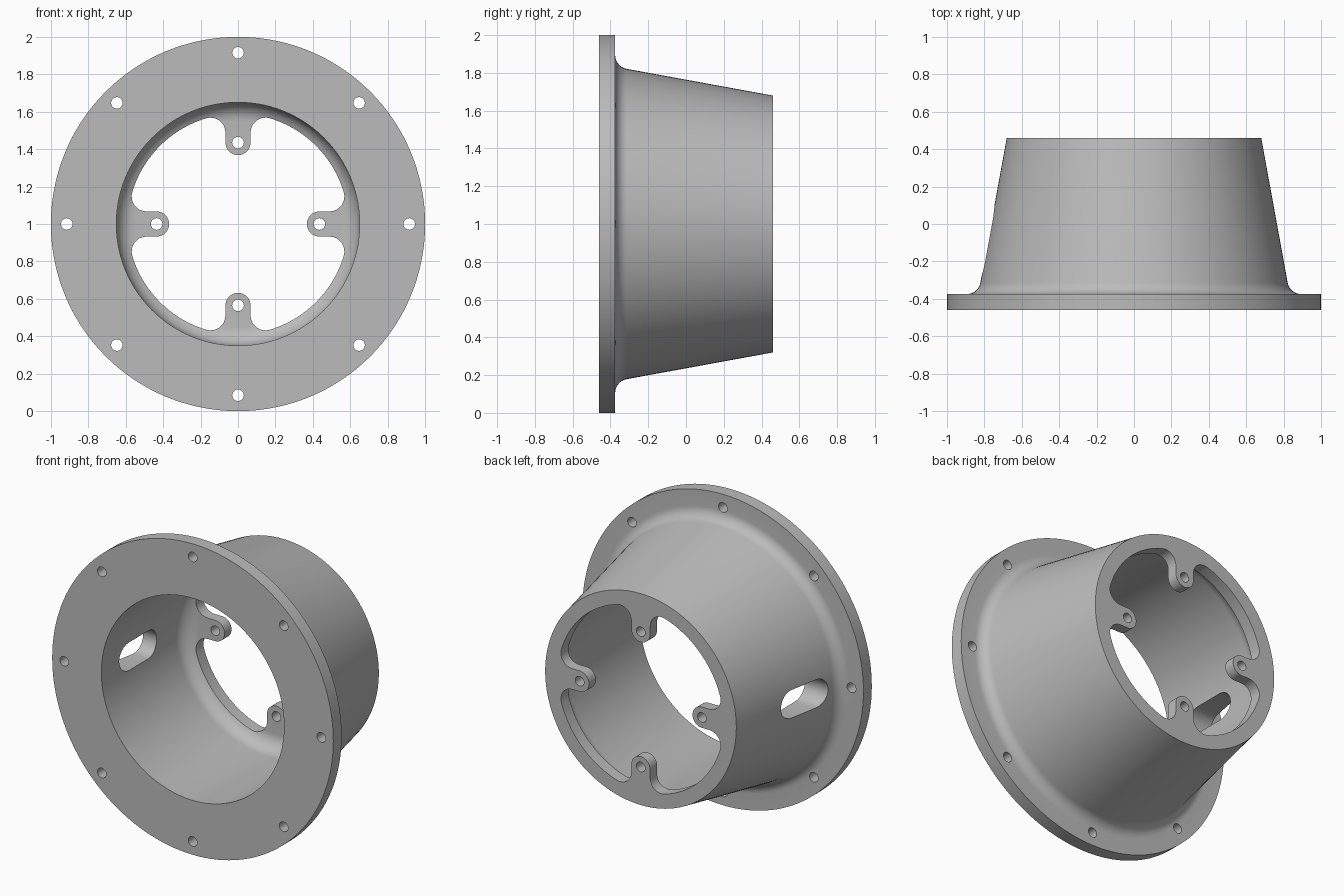
import bpy, bmesh
from math import pi, sin, cos, atan2, sqrt, hypot

if "Cube" in bpy.data.objects:
    bpy.data.objects.remove(bpy.data.objects["Cube"], do_unlink=True)

metal = bpy.data.materials.new("grey_metal")
metal.use_nodes = True
grey = (0.5, 0.5, 0.5, 1)
metal.diffuse_color = grey
metal.node_tree.nodes["Principled BSDF"].inputs["Base Color"].default_value = grey


def arc(cx, cy, r, a0, a1, n):
    """Points on an arc, angles in radians."""
    return [(cx + r * cos(a0 + (a1 - a0) * i / n),
             cy + r * sin(a0 + (a1 - a0) * i / n)) for i in range(n + 1)]


def new_object(name, bm):
    bmesh.ops.recalc_face_normals(bm, faces=bm.faces)
    mesh = bpy.data.meshes.new(name)
    bm.to_mesh(mesh)
    bm.free()
    mesh.materials.append(metal)
    obj = bpy.data.objects.new(name, mesh)
    bpy.context.collection.objects.link(obj)
    return obj


def revolve(bm, profile, steps=144):
    """Turn a closed (radius, y) profile around the y axis at z = 1."""
    rings = []
    for s in range(steps):
        a = 2 * pi * s / steps
        rings.append([bm.verts.new((r * cos(a), y, 1 + r * sin(a))) for r, y in profile])
    count = len(profile)
    for s in range(steps):
        here, after = rings[s], rings[(s + 1) % steps]
        for i in range(count):
            j = (i + 1) % count
            bm.faces.new((here[i], here[j], after[j], after[i]))


def prism(bm, outline, lo, hi, place):
    """Extrude a 2D outline between two depths."""
    ends = [[bm.verts.new(place(u, v, d)) for u, v in outline] for d in (lo, hi)]
    bm.faces.new(ends[0])
    bm.faces.new(ends[1])
    for i in range(len(outline)):
        j = (i + 1) % len(outline)
        bm.faces.new((ends[0][i], ends[0][j], ends[1][j], ends[1][i]))


def along_y(u, v, d):
    return (u, d, 1 + v)


def along_x(u, v, d):
    return (d, u, 1 + v)


# Body: flange, filleted taper, bore and rear plate in one turned profile
BACK, FLANGE = 0.46, -0.375
profile = [(0.3, BACK), (0.68, BACK)]
profile += arc(0.895, -0.3, 0.075, pi + 0.17, 1.5 * pi, 8)
profile += [(1.0, FLANGE), (1.0, -BACK), (0.65, -BACK)]
profile += arc(0.55, 0.29, 0.1, 0, pi / 2, 8)
profile += [(0.3, 0.39)]
bm = bmesh.new()
revolve(bm, profile)
body = new_object("flanged_housing", bm)

# Rear opening outline: a circle with four rounded ears pointing inward
OPEN, EAR, EAR_R, FIL = 0.59, 0.435, 0.067, 0.08
fx = EAR_R + FIL
fy = sqrt((OPEN - FIL) ** 2 - fx ** 2)
turn = atan2(fy, fx)
quarter = arc(0, EAR, EAR_R, -pi / 2, 0, 8)[1:]
quarter += arc(fx, fy, FIL, pi, turn, 8)
quarter += arc(0, 0, OPEN, turn, pi / 2 - turn, 24)[1:-1]
quarter += arc(fy, fx, FIL, pi / 2 - turn, -pi / 2, 8)
quarter += arc(EAR, 0, EAR_R, pi / 2, pi, 8)
opening = []
for k in range(4):
    c, s = cos(-k * pi / 2), sin(-k * pi / 2)
    opening += [(u * c - v * s, u * s + v * c) for u, v in quarter]

cut = bmesh.new()
prism(cut, opening, 0.2, 0.6, along_y)

# Bolt holes in the flange and in the ears
for count, radius, lo, hi in ((8, 0.915, -0.6, -0.2), (4, EAR, 0.2, 0.6)):
    for k in range(count):
        a = 2 * pi * k / count
        hole = arc(radius * cos(a), radius * sin(a), 0.031, 0, 2 * pi, 24)[:-1]
        prism(cut, hole, lo, hi, along_y)

# Rounded slot through one side wall
H, Y0, Y1 = 0.09, -0.28, 0.1
slot = arc(Y1 - H, 0, H, -pi / 2, pi / 2, 12) + arc(Y0 + H, 0, H, pi / 2, 1.5 * pi, 12)
prism(cut, slot, -1.1, -0.45, along_x)
cutter = new_object("hole_cutter", cut)
cutter.hide_render = True

# Cut the holes, drop the cutter and smooth the turned surfaces
mod = body.modifiers.new("holes", "BOOLEAN")
mod.operation = "DIFFERENCE"
mod.solver = "EXACT"
mod.object = cutter
bpy.ops.object.select_all(action="DESELECT")
body.select_set(True)
bpy.context.view_layer.objects.active = body
bpy.ops.object.modifier_apply(modifier="holes")
bpy.data.objects.remove(cutter, do_unlink=True)
bpy.ops.object.shade_smooth_by_angle(angle=0.5)
